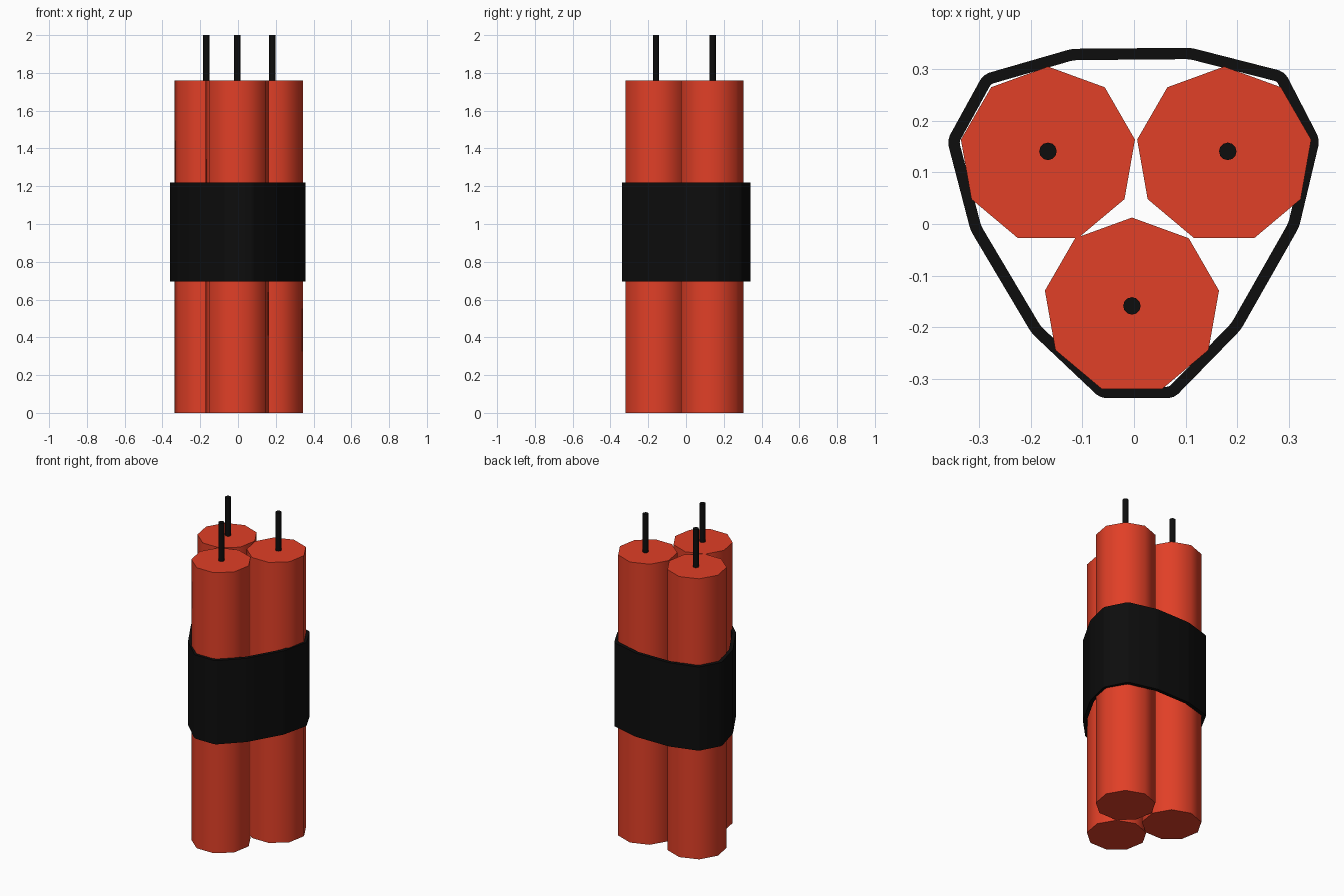
import bpy, bmesh, math

if "Cube" in bpy.data.objects:
    bpy.data.objects.remove(bpy.data.objects["Cube"])


def material(name, color):
    m = bpy.data.materials.new(name)
    m.diffuse_color = color
    m.use_nodes = True
    m.node_tree.nodes["Principled BSDF"].inputs["Base Color"].default_value = m.diffuse_color
    return m


red = material("red_paper", (0.75, 0.05, 0.02, 1))
black = material("black", (0.004, 0.004, 0.004, 1))


def smooth(ob, angle):
    bpy.ops.object.select_all(action='DESELECT')
    ob.select_set(True)
    bpy.context.view_layer.objects.active = ob
    bpy.ops.object.shade_smooth_by_angle(angle=math.radians(angle))


def cylinder(name, x, y, z0, z1, radius, sides, mat):
    bpy.ops.mesh.primitive_cylinder_add(
        vertices=sides, radius=radius, depth=z1 - z0,
        location=(x, y, (z0 + z1) / 2))
    ob = bpy.context.object
    ob.name = name
    ob.data.materials.append(mat)
    smooth(ob, 50)
    return ob


# Three nine-sided sticks (a corner points to +y), each with a fuse
sticks = {
    "left": ((-0.167, 0.134), (-0.167, 0.141)),
    "right": ((0.175, 0.134), (0.182, 0.141)),
    "front": ((-0.004, -0.159), (-0.004, -0.159)),
}
for side, (body, fuse) in sticks.items():
    cylinder(side + "_stick", *body, 0, 1.76, 0.1715, 9, red)
    cylinder(side + "_fuse", *fuse, 1.74, 2.0, 0.017, 12, black)

# Strap wrapped round the bundle: centreline seen from above
path = [(-0.119, 0.329), (0.109, 0.331), (0.285, 0.286), (0.349, 0.162),
        (0.310, -0.002), (0.198, -0.199), (0.073, -0.327), (-0.061, -0.327),
        (-0.190, -0.205), (-0.307, -0.008), (-0.351, 0.161), (-0.285, 0.281)]
bm = bmesh.new()
low = [bm.verts.new((x, y, 0.695)) for x, y in path]
high = [bm.verts.new((x, y, 1.22)) for x, y in path]
n = len(path)
for i in range(n):
    j = (i + 1) % n
    bm.faces.new((low[j], low[i], high[i], high[j]))
# soften the vertical folds
folds = [bm.edges.get((a, b)) for a, b in zip(low, high)]
bmesh.ops.bevel(bm, geom=folds, offset=0.008, segments=2, profile=0.5,
                affect='EDGES')
mesh = bpy.data.meshes.new("strap")
bm.to_mesh(mesh)
bm.free()
strap = bpy.data.objects.new("strap", mesh)
bpy.context.collection.objects.link(strap)
mesh.materials.append(black)
solid = strap.modifiers.new("thickness", 'SOLIDIFY')
solid.thickness = 0.022
solid.offset = 0
solid.use_even_offset = True
bpy.context.view_layer.objects.active = strap
bpy.ops.object.modifier_apply(modifier=solid.name)
smooth(strap, 50)
